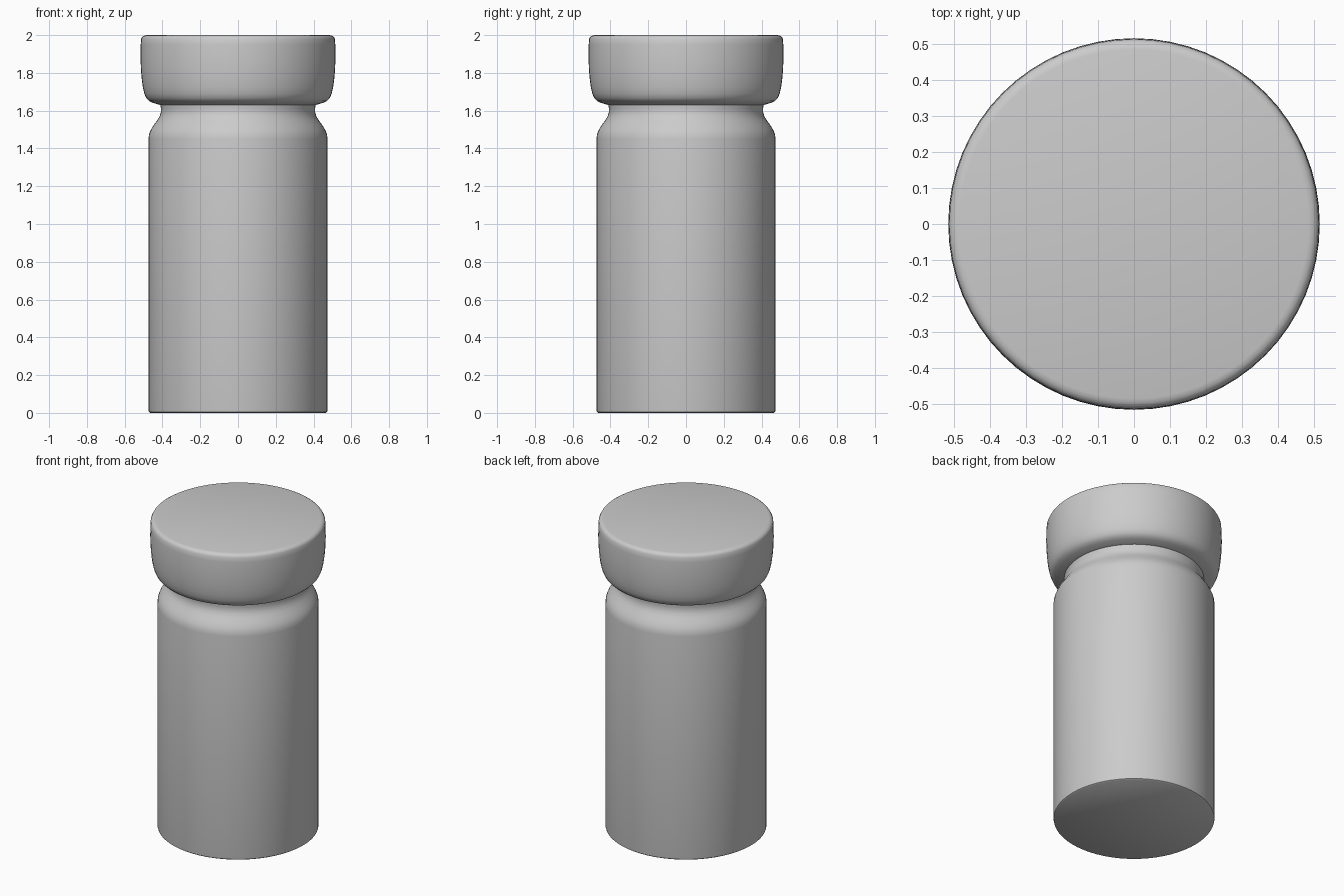
import bpy, bmesh, math

if "Cube" in bpy.data.objects:
    bpy.data.objects.remove(bpy.data.objects["Cube"], do_unlink=True)

GREY = 0.6
SIDES = 64

mat = bpy.data.materials.new("plain grey")
mat.use_nodes = True
mat.diffuse_color = (GREY, GREY, GREY, 1)
mat.node_tree.nodes["Principled BSDF"].inputs["Base Color"].default_value = (GREY, GREY, GREY, 1)


def lathe(name, profile):
    """Turn a (radius, height) profile around z and close both ends."""
    bm = bmesh.new()
    rings = []
    for r, z in profile:
        angles = [2 * math.pi * i / SIDES for i in range(SIDES)]
        rings.append([bm.verts.new((r * math.cos(a), r * math.sin(a), z)) for a in angles])
    for low, high in zip(rings, rings[1:]):
        for i in range(SIDES):
            j = (i + 1) % SIDES
            bm.faces.new((low[i], low[j], high[j], high[i]))
    bm.faces.new(rings[0][::-1])
    bm.faces.new(rings[-1])
    mesh = bpy.data.meshes.new(name)
    bm.to_mesh(mesh)
    bm.free()
    mesh.materials.append(mat)
    obj = bpy.data.objects.new(name, mesh)
    bpy.context.collection.objects.link(obj)
    bpy.ops.object.select_all(action="DESELECT")
    obj.select_set(True)
    bpy.context.view_layer.objects.active = obj
    bpy.ops.object.shade_smooth_by_angle(angle=math.radians(40))
    return obj


# Straight body with a rounded shoulder and a narrow neck
lathe("jar_body", [
    (0.465, 0), (0.472, 0.005), (0.474, 0.015), (0.474, 1.45), (0.471, 1.475),
    (0.461, 1.5), (0.445, 1.525), (0.427, 1.55), (0.415, 1.57), (0.409, 1.59),
    (0.408, 1.61), (0.411, 1.63), (0.411, 1.66)])

# Wide flat lid with a rounded lower edge
lathe("lid", [
    (0.405, 1.628), (0.425, 1.634), (0.452, 1.642), (0.472, 1.652), (0.486, 1.667),
    (0.496, 1.69), (0.504, 1.725), (0.51, 1.77), (0.514, 1.82), (0.516, 1.88),
    (0.515, 1.95), (0.513, 1.98), (0.507, 1.991), (0.497, 1.997), (0.485, 2)])
